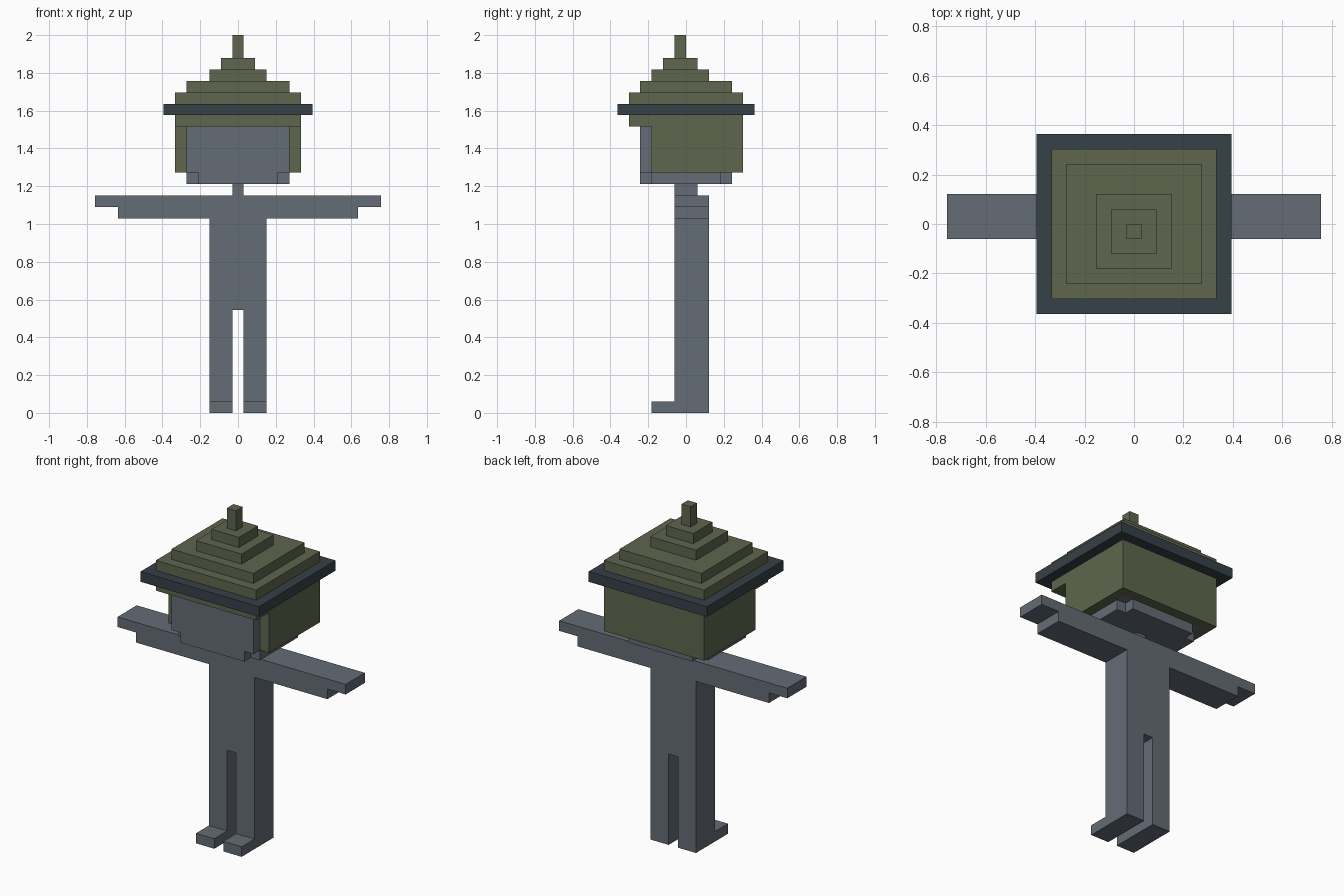
import bpy
import bmesh
from mathutils import Vector

cube = bpy.data.objects.get("Cube")
if cube:
    bpy.data.objects.remove(cube, do_unlink=True)

U = 2 / 33  # one block of the grid all parts sit on


def material(name, rgb):
    m = bpy.data.materials.new(name)
    m.use_nodes = True
    color = (*rgb, 1)
    m.diffuse_color = color
    m.node_tree.nodes["Principled BSDF"].inputs["Base Color"].default_value = color
    return m


GREY = material("slate grey", (0.127, 0.15, 0.178))
OLIVE = material("olive green", (0.112, 0.133, 0.074))
NAVY = material("dark blue grey", (0.037, 0.052, 0.064))


def finish(bm, name, mat):
    bmesh.ops.recalc_face_normals(bm, faces=bm.faces)
    bmesh.ops.scale(bm, vec=(U, U, U), verts=bm.verts)
    mesh = bpy.data.meshes.new(name)
    bm.to_mesh(mesh)
    bm.free()
    mesh.materials.append(mat)
    obj = bpy.data.objects.new(name, mesh)
    bpy.context.collection.objects.link(obj)
    return obj


def extrude(name, outline, axis, lo, hi, mat):
    """Extrude an outline along y (outline in x, z) or z (outline in x, y)."""
    bm = bmesh.new()
    points = [(a, lo, b) if axis == "y" else (a, b, lo) for a, b in outline]
    face = bm.faces.new([bm.verts.new(p) for p in points])
    out = bmesh.ops.extrude_face_region(bm, geom=[face])
    step = Vector((0, hi - lo, 0)) if axis == "y" else Vector((0, 0, hi - lo))
    moved = [v for v in out["geom"] if isinstance(v, bmesh.types.BMVert)]
    bmesh.ops.translate(bm, vec=step, verts=moved)
    return finish(bm, name, mat)


def rect(x, y0, y1):
    return [(-x, y0), (x, y0), (x, y1), (-x, y1)]


def mirrored(half):
    """Close a right-hand half outline with its mirror image."""
    return half + [(-x, b) for x, b in reversed(half)]


def stepped(name, tiers, mat):
    """One continuous stepped shell from tiers of (half width, y0, y1, z0, z1)."""
    bm = bmesh.new()
    rings = [[bm.verts.new((px, py, z)) for px, py in rect(x, y0, y1)]
             for x, y0, y1, z0, z1 in tiers for z in (z0, z1)]
    for a, b in zip(rings, rings[1:]):
        for i in range(4):
            j = (i + 1) % 4
            bm.faces.new((a[i], a[j], b[j], b[i]))
    bm.faces.new(rings[0])
    bm.faces.new(rings[-1])
    return finish(bm, name, mat)


# Legs, torso and outstretched arms share one silhouette
body = [(0.5, 9), (0.5, 0), (2.5, 0), (2.5, 17), (10.5, 17),
        (10.5, 18), (12.5, 18), (12.5, 19)]
extrude("body", mirrored(body), "y", -1, 2, GREY)

# Feet
for side, name in ((-1, "right_foot"), (1, "left_foot")):
    foot = [(side * x, y) for x, y in ((0.5, -3), (2.5, -3), (2.5, -1), (0.5, -1))]
    extrude(name, foot, "z", 0, 1, GREY)

# Neck, notched jaw and face block
extrude("neck", rect(0.5, -1, 1), "z", 19, 20, GREY)
jaw = [(3.5, -4), (3.5, -3), (4.5, -3), (4.5, 3), (3.5, 3), (3.5, 4)]
extrude("jaw", mirrored(jaw), "z", 20, 21, GREY)
extrude("head", rect(4.5, -4, 4), "z", 21, 25, GREY)

# Hair wraps the sides and back, with a band overhanging the face
hair = [(4.5, 4), (4.5, -3), (5.5, -3), (5.5, 5)]
extrude("hair", mirrored(hair), "z", 21, 25, OLIVE)
extrude("hair_band", rect(5.5, -5, 5), "z", 25, 26, OLIVE)

# Hat
extrude("hat_brim", rect(6.5, -6, 6), "z", 26, 27, NAVY)
stepped("hat_crown", [(5.5, -5, 5, 27, 28), (4.5, -4, 4, 28, 29),
                      (2.5, -3, 2, 29, 30), (1.5, -2, 1, 30, 31),
                      (0.5, -1, 0, 31, 33)], OLIVE)
